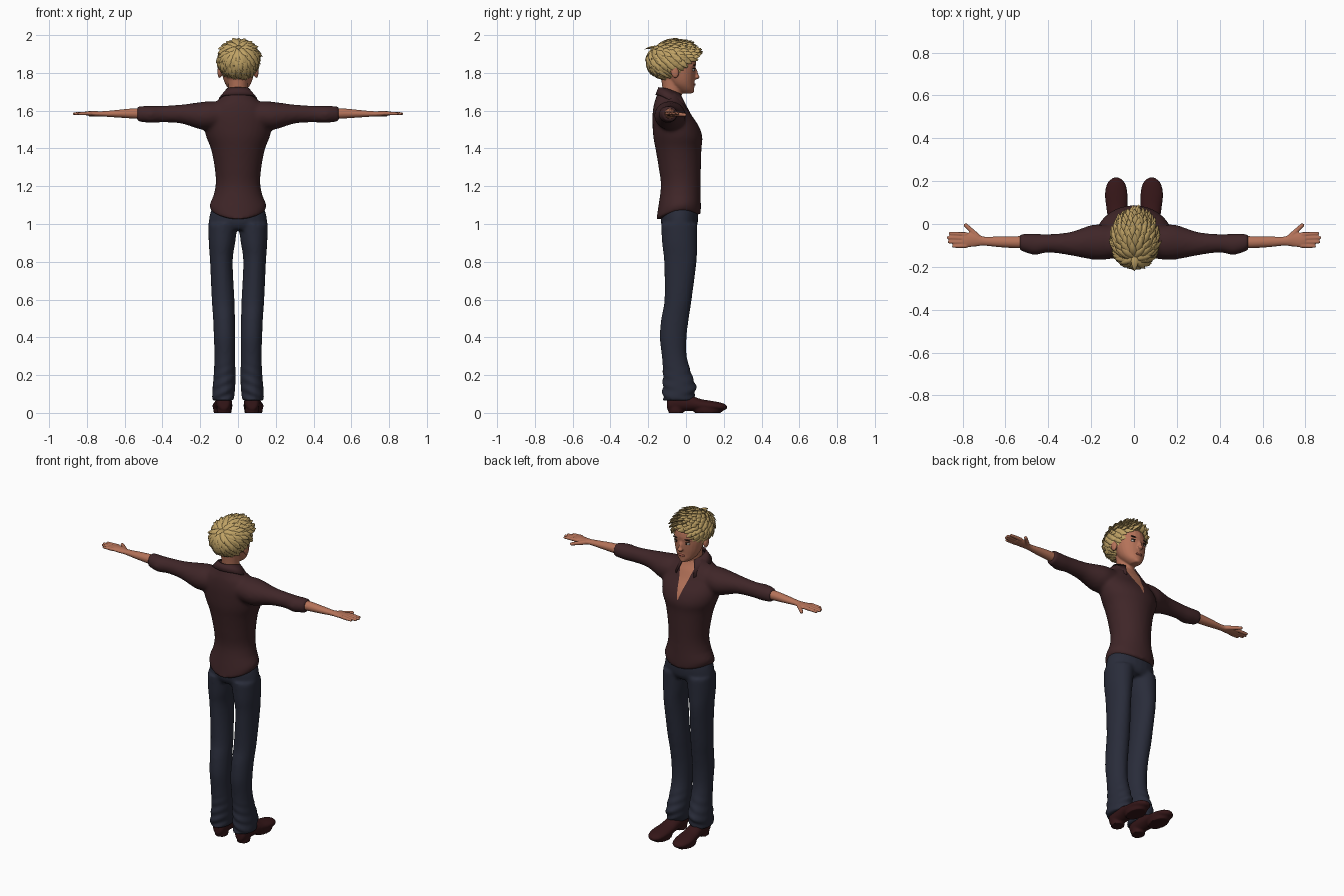
import bpy, bmesh, math, random
from mathutils import Vector, Matrix

random.seed(4)
start_cube = bpy.data.objects.get("Cube")
if start_cube:
    bpy.data.objects.remove(start_cube, do_unlink=True)


def material(name, r, g, b):
    mat = bpy.data.materials.new(name)
    mat.use_nodes = True
    mat.diffuse_color = (r, g, b, 1)
    for node in mat.node_tree.nodes:
        if node.type == 'BSDF_PRINCIPLED':
            node.inputs["Base Color"].default_value = (r, g, b, 1)
            node.inputs["Roughness"].default_value = 0.8
    return mat


skin = material("skin", .46, .17, .1)
blond = material("blond hair", .52, .36, .13)
maroon = material("maroon cloth", .05, .019, .021)
denim = material("dark denim", .022, .025, .042)
leather = material("dark red leather", .035, .008, .009)
white = material("eye white", .6, .55, .5)
dark = material("dark brown", .03, .015, .01)
lip = material("lip", .36, .1, .07)


def smooth_sections(rows, steps=4):
    """Catmull-Rom interpolation between cross-sections."""
    out = []
    for i in range(len(rows) - 1):
        quad = rows[max(i - 1, 0)], rows[i], rows[i + 1], rows[min(i + 2, len(rows) - 1)]
        for k in range(steps):
            t = k / steps
            out.append([b + t / 2 * (c - a + t * (2*a - 5*b + 4*c - d + t * (3*b - a - 3*c + d)))
                        for a, b, c, d in zip(*quad)])
    return out + [list(rows[-1])]


def loft(bm, axis, rows, sides=24):
    """Closed tube of ellipses; a row is position, two centres, two radii."""
    rings = []
    for pos, ca, cb, ra, rb in smooth_sections(rows):
        ring = []
        for i in range(sides):
            angle = math.tau * i / sides
            co = [ca + ra * math.cos(angle), cb + rb * math.sin(angle)]
            co.insert("XYZ".index(axis), pos)
            ring.append(bm.verts.new(co))
        rings.append(ring)
    skin_rings(bm, rings)


def skin_rings(bm, rings):
    for low, high in zip(rings, rings[1:]):
        for i in range(len(low)):
            bm.faces.new((low[i - 1], low[i], high[i], high[i - 1]))
    bm.faces.new(rings[0])
    bm.faces.new(rings[-1])


def ball(bm, loc, radii, tilt=0):
    place = Matrix.Translation(loc) @ Matrix.Rotation(tilt, 4, 'X') @ Matrix.Diagonal((*radii, 1))
    bmesh.ops.create_uvsphere(bm, u_segments=20, v_segments=12, radius=1, matrix=place)


def mirror(bm):
    copy = bmesh.ops.duplicate(bm, geom=bm.verts[:] + bm.edges[:] + bm.faces[:])
    for v in copy["geom"]:
        if isinstance(v, bmesh.types.BMVert):
            v.co.x *= -1


def finish(bm, name, mat, voxel=0, relax=3, angle=60):
    """Make the object, fuse overlapping volumes if asked, and shade it."""
    bmesh.ops.recalc_face_normals(bm, faces=bm.faces[:])
    mesh = bpy.data.meshes.new(name)
    bm.to_mesh(mesh)
    bm.free()
    ob = bpy.data.objects.new(name, mesh)
    bpy.context.collection.objects.link(ob)
    if voxel:
        fuse = ob.modifiers.new("fuse", 'REMESH')
        fuse.mode, fuse.voxel_size = 'VOXEL', voxel
        soften = ob.modifiers.new("soften", 'SMOOTH')
        soften.iterations = relax
        graph = bpy.context.evaluated_depsgraph_get()
        ob.data = bpy.data.meshes.new_from_object(ob.evaluated_get(graph))
        ob.modifiers.clear()
    ob.data.materials.clear()
    ob.data.materials.append(mat)
    bpy.ops.object.select_all(action='DESELECT')
    ob.select_set(True)
    bpy.context.view_layer.objects.active = ob
    bpy.ops.object.shade_smooth_by_angle(angle=math.radians(angle))
    return ob


# Shirt: sleeves and torso fused together
bm = bmesh.new()
loft(bm, 'X', [(.08, -.085, 1.575, .075, .072), (.15, -.085, 1.575, .082, .075),
               (.2, -.085, 1.573, .08, .072), (.3, -.092, 1.582, .054, .05),
               (.4, -.09, 1.582, .043, .044), (.46, -.095, 1.58, .05, .045),
               (.5, -.09, 1.582, .045, .043), (.535, -.085, 1.582, .038, .04)])
mirror(bm)
loft(bm, 'Z', [(1.03, 0, -.04, .142, .117), (1.08, 0, -.035, .149, .114),
               (1.2, 0, -.028, .119, .105), (1.3, 0, -.033, .124, .112),
               (1.4, 0, -.04, .144, .122), (1.46, 0, -.043, .168, .13),
               (1.52, 0, -.055, .18, .122), (1.58, 0, -.075, .175, .102),
               (1.63, 0, -.085, .14, .086), (1.66, 0, -.09, .1, .072),
               (1.7, 0, -.09, .068, .058)], sides=32)
shirt = finish(bm, "shirt", maroon, voxel=.011, relax=4)

# Curved hem, and an open neckline cut into the chest
shirt.data.materials.append(skin)
bm = bmesh.new()
bm.from_mesh(shirt.data)
for v in bm.verts:
    fade = min(max((1.15 - v.co.z) / .12, 0), 1)
    v.co.z += fade * (1.6 * v.co.x ** 2 + .12 * (v.co.y + .1))
neck_point, slope = Vector((0, 0, 1.47)), .27
for side in (-1, 1):
    bmesh.ops.bisect_plane(bm, geom=bm.verts[:] + bm.edges[:] + bm.faces[:],
                           plane_co=neck_point, plane_no=(side, 0, -slope))
for f in bm.faces:
    c = f.calc_center_median()
    if c.y > -.08 and abs(c.x) < slope * (c.z - neck_point.z):
        f.material_index = 1
bm.to_mesh(shirt.data)
bm.free()

# Collar: folded strip, low and pointed at the front
bm = bmesh.new()
previous = None
for i in range(33):
    a = math.radians(35 + 290 * i / 32)
    s, c = math.sin(a), math.cos(a)
    front = ((c + 1) / 2) ** 2
    top = bm.verts.new((s * .061, -.09 + c * (.056 + .02 * front), 1.724 - .04 * front))
    low = bm.verts.new((s * (.1 + .01 * front), -.09 + c * (.072 + .067 * front), 1.685 - .1 * front))
    if previous:
        bm.faces.new((*previous, low, top))
    previous = top, low
collar = finish(bm, "collar", maroon)
collar.modifiers.new("thickness", 'SOLIDIFY').thickness = .007

# Trousers
bm = bmesh.new()
loft(bm, 'Z', [(.065, .08, -.045, .058, .077), (.13, .075, -.035, .06, .09),
               (.2, .071, -.045, .058, .077), (.3, .07, -.062, .055, .066),
               (.4, .071, -.068, .057, .071), (.5, .074, -.058, .058, .073),
               (.6, .079, -.042, .06, .072), (.8, .088, -.03, .06, .086),
               (.9, .085, -.034, .07, .093), (1.0, .079, -.036, .078, .096)])
mirror(bm)
loft(bm, 'Z', [(.97, 0, -.035, .13, .08), (1.0, 0, -.035, .154, .096),
               (1.05, 0, -.035, .149, .1), (1.11, 0, -.035, .13, .095)])
trousers = finish(bm, "trousers", denim, voxel=.01)
for v in trousers.data.vertices:
    crease = max(0, 1 - v.co.z / .28)
    v.co.y += crease * .008 * math.sin(v.co.z * 120 + abs(v.co.x) * 50)

# Shoes with heel and sole pad
bm = bmesh.new()
loft(bm, 'Y', [(-.1, .075, .05, .02, .03), (-.085, .075, .052, .035, .045),
               (-.03, .075, .055, .042, .046), (.03, .077, .05, .046, .04),
               (.08, .08, .042, .05, .031), (.14, .083, .037, .053, .026),
               (.19, .083, .032, .042, .021), (.216, .083, .03, .016, .01)])
loft(bm, 'Z', [(0, .075, -.053, .037, .04), (.04, .075, -.053, .037, .04)])
loft(bm, 'Z', [(0, .082, .115, .047, .07), (.025, .082, .12, .05, .085)])
mirror(bm)
finish(bm, "shoes", leather, voxel=.006, relax=2)

# Forearms and hands
bm = bmesh.new()
loft(bm, 'X', [(.45, -.085, 1.583, .03, .03), (.55, -.085, 1.585, .028, .027),
               (.63, -.083, 1.584, .025, .021), (.7, -.08, 1.583, .021, .015),
               (.74, -.074, 1.583, .031, .014), (.78, -.075, 1.585, .034, .013),
               (.8, -.075, 1.585, .031, .011)])


def digit(start, end, radius):
    for k in range(14):
        ball(bm, Vector(start).lerp(Vector(end), k / 13), [radius * (1 - .02 * k)] * 3)


for i, tip in enumerate((.858, .867, .862, .842)):
    y = -.048 - .018 * i
    digit((.785, y, 1.586), (tip, y + .004 - .002 * i, 1.584), .0105)
digit((.73, -.058, 1.582), (.785, -.006, 1.578), .013)
mirror(bm)
finish(bm, "hands", skin, voxel=.004, relax=2)

# Head, neck, nose and ears
bm = bmesh.new()
ball(bm, (.097, -.06, 1.805), (.012, .022, .034), .2)
mirror(bm)
ball(bm, (0, -.065, 1.85), (.093, .119, .1))
loft(bm, 'Z', [(1.692, 0, .003, .022, .028), (1.71, 0, -.005, .045, .048),
               (1.74, 0, -.02, .067, .064), (1.78, 0, -.03, .081, .078),
               (1.83, 0, -.04, .088, .091), (1.87, 0, -.045, .08, .09)])
loft(bm, 'Z', [(1.6, 0, -.085, .062, .055), (1.68, 0, -.073, .05, .05),
               (1.78, 0, -.075, .054, .058)])
ball(bm, (0, .048, 1.797), (.012, .016, .034), .25)
ball(bm, (0, .058, 1.778), (.017, .014, .011))
ball(bm, (0, .026, 1.838), (.062, .026, .011))
ball(bm, (0, .034, 1.739), (.024, .014, .013))
ball(bm, (0, .03, 1.705), (.022, .014, .014))
finish(bm, "head", skin, voxel=.005, relax=4)

# Face details
for name, mat, loc, radii in (
        ("eyes", white, (.035, .036, 1.816), (.016, .009, .008)),
        ("irises", dark, (.034, .041, 1.816), (.007, .006, .007)),
        ("eyelashes", dark, (.035, .04, 1.823), (.018, .008, .003)),
        ("eyebrows", dark, (.037, .043, 1.84), (.022, .007, .004)),
        ("lips", lip, (.006, .045, 1.739), (.016, .006, .006))):
    bm = bmesh.new()
    ball(bm, loc, radii)
    mirror(bm)
    finish(bm, name, mat)

# Hair cap, cut away over the face
centre, size = Vector((.003, -.077, 1.865)), Vector((.103, .128, .095))
hairline, face_side = Vector((0, .05, 1.9)), Vector((0, .67, -.74))
bm = bmesh.new()
ball(bm, centre, size)
cut = bmesh.ops.bisect_plane(bm, geom=bm.verts[:] + bm.edges[:] + bm.faces[:],
                             plane_co=hairline, plane_no=face_side, clear_outer=True)
bmesh.ops.holes_fill(bm, edges=[e for e in cut["geom_cut"] if isinstance(e, bmesh.types.BMEdge)])
finish(bm, "hair_cap", blond)

# Pointed locks flowing from the crown, swept forward on top
bm = bmesh.new()
crown = Vector((0, -.6, .8))
count = 300
for i in range(count):
    z = 1 - 2 * (i + .5) / count
    turn = i * math.pi * (3 - math.sqrt(5))
    out = Vector((math.cos(turn) * math.sqrt(1 - z * z), math.sin(turn) * math.sqrt(1 - z * z), z))
    root = centre + out * size
    if (root - hairline).dot(face_side) > -.004 or root.z < 1.785:
        continue
    upper = max(0, out.z)
    flow = out - crown
    flow = (flow - out * flow.dot(out)).normalized()
    flow += Vector((.1, .7, .5)) * upper + Vector((0, 0, .9)) * max(0, out.y)
    flow += out * (.12 + .3 * upper) + Vector((random.uniform(-.2, .2), 0, 0))
    flow.normalize()
    across = out.cross(flow).normalized()
    lift = flow.cross(across).normalized()
    length = .046 + .02 * upper + random.uniform(0, .014)
    rings = []
    for t, width in ((-.25, .5), (.1, 1), (.45, .85), (.75, .5), (1, .04)):
        mid = root + flow * length * t - out * length * .2 * t * abs(t)
        ring = []
        for k in range(6):
            a = math.tau * k / 6
            co = mid + (across * math.cos(a) + lift * math.sin(a) * .5) * width * .017
            co.z = min(co.z, 2)
            ring.append(bm.verts.new(co))
        rings.append(ring)
    skin_rings(bm, rings)
finish(bm, "hair_locks", blond, angle=50)
